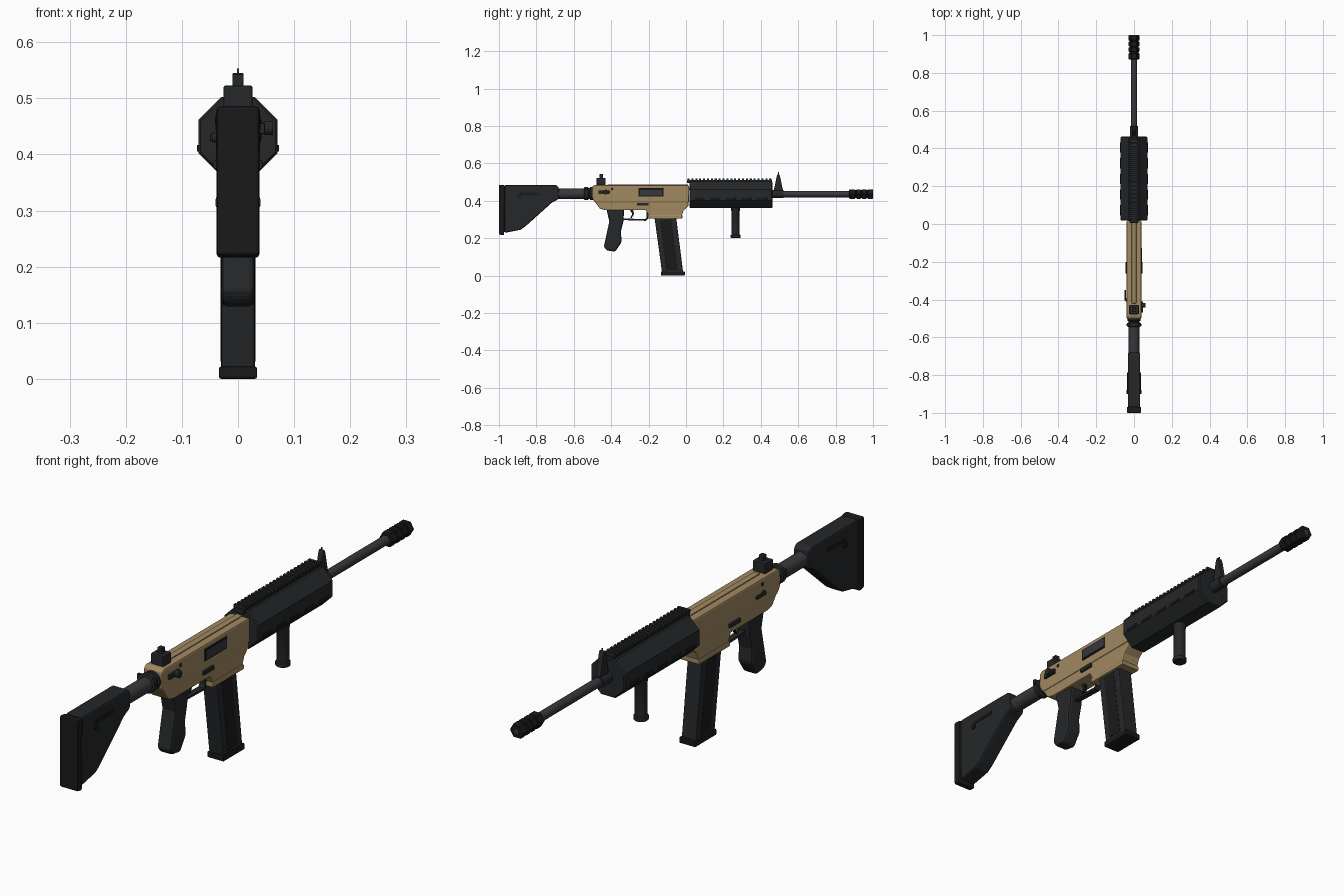
import bpy, bmesh
from math import pi, sin, cos


def material(name, c):
    m = bpy.data.materials.new(name)
    m.diffuse_color = (*c, 1)
    return m


BLACK = material("black_polymer", (0.018, 0.02, 0.022))
DARK = material("darker_black", (0.01, 0.01, 0.011))
STEEL = material("dark_steel", (0.04, 0.04, 0.046))
TAN = material("tan_finish", (0.36, 0.25, 0.12))


def finish(name, bm, mat, bevel=0.0, smooth=False):
    bmesh.ops.recalc_face_normals(bm, faces=bm.faces)
    me = bpy.data.meshes.new(name)
    bm.to_mesh(me)
    bm.free()
    ob = bpy.data.objects.new(name, me)
    bpy.context.collection.objects.link(ob)
    me.materials.append(mat)
    if bevel:
        b = ob.modifiers.new("bevel", 'BEVEL')
        b.width, b.segments, b.limit_method, b.angle_limit = bevel, 2, 'ANGLE', 0.6
    if smooth:
        bpy.ops.object.select_all(action='DESELECT')
        ob.select_set(True)
        bpy.context.view_layer.objects.active = ob
        bpy.ops.object.shade_smooth_by_angle(angle=0.6)
    return ob


def loft(name, rings, mat, bevel=0.0, smooth=False):
    """Skin a list of equal-length vertex rings and cap both ends."""
    bm = bmesh.new()
    rs = [[bm.verts.new(p) for p in r] for r in rings]
    n = len(rs[0])
    for a, b in zip(rs, rs[1:]):
        for i in range(n):
            bm.faces.new((a[i], a[(i + 1) % n], b[(i + 1) % n], b[i]))
    bm.faces.new(rs[0][::-1])
    bm.faces.new(rs[-1])
    return finish(name, bm, mat, bevel, smooth)


def side(name, pts, hw, mat, bevel=0.004, x=0.0):
    """Extrude a (y, z) outline across x."""
    return loft(name, [[(x + s, y, z) for y, z in pts] for s in (-hw, hw)], mat, bevel)


def box(name, x, y, z, mat, bevel=0.002):
    pts = [(y[0], z[0]), (y[1], z[0]), (y[1], z[1]), (y[0], z[1])]
    return side(name, pts, (x[1] - x[0]) / 2, mat, bevel, (x[0] + x[1]) / 2)


def turned(name, prof, mat, n=20, axis='y', c=(0, 0, 0), phase=0.0, bevel=0.0):
    """Revolve (position, radius) pairs about an axis through c."""
    rings = []
    for t, r in prof:
        ring = []
        for i in range(n):
            a = phase + 2 * pi * i / n
            u, v = r * cos(a), r * sin(a)
            p = {'x': (t, u, v), 'y': (u, t, v), 'z': (u, v, t)}[axis]
            ring.append(tuple(p[k] + c[k] for k in range(3)))
        rings.append(ring)
    return loft(name, rings, mat, bevel, n > 8)


# stock, butt pad and buffer tube
side("butt_pad", [(-1, 0.22), (-0.972, 0.215), (-0.968, 0.483), (-1, 0.486)], 0.038, DARK, 0.006)
side("stock", [(-0.97, 0.228), (-0.885, 0.245), (-0.86, 0.262), (-0.715, 0.392), (-0.68, 0.41),
               (-0.68, 0.472), (-0.695, 0.485), (-0.97, 0.485)], 0.033, BLACK, 0.007)
for s, n in ((1, "right"), (-1, "left")):
    box("stock_slot_" + n, (s * 0.034 - 0.002, s * 0.034 + 0.002), (-0.89, -0.785), (0.432, 0.444), DARK, 0.001)
    turned("stock_button_" + n, [(-0.004, 0.01), (0.004, 0.01)], DARK, 14, 'x', (s * 0.035, -0.89, 0.42))
turned("buffer_tube", [(-0.7, 0.028), (-0.49, 0.028)], STEEL, 24, c=(0, 0, 0.437))
turned("tube_collar", [(-0.545, 0.03), (-0.542, 0.036), (-0.525, 0.036), (-0.522, 0.03),
                       (-0.515, 0.03), (-0.512, 0.034), (-0.49, 0.034)], BLACK, 24, c=(0, 0, 0.439))
box("sling_plate", (-0.04, 0.04), (-0.54, -0.528), (0.442, 0.466), BLACK)

# receiver halves and magazine well
side("upper_receiver", [(-0.503, 0.415), (-0.485, 0.39), (0.015, 0.39), (0.018, 0.475),
                        (0.01, 0.484), (-0.49, 0.484), (-0.503, 0.475)], 0.039, TAN, 0.01)
side("lower_receiver", [(-0.498, 0.41), (-0.46, 0.358), (-0.43, 0.35), (-0.215, 0.35), (-0.2, 0.32),
                        (-0.022, 0.32), (-0.012, 0.35), (0.013, 0.372), (0.013, 0.41)], 0.036, TAN, 0.004)
box("magwell_flange", (-0.04, 0.04), (-0.205, -0.02), (0.305, 0.324), TAN, 0.004)
box("top_ridge", (-0.012, 0.012), (-0.42, 0.01), (0.48, 0.488), TAN)

# receiver controls
box("port_frame", (0.037, 0.041), (-0.254, -0.121), (0.422, 0.468), DARK)
box("ejection_port", (0.037, 0.0425), (-0.247, -0.128), (0.428, 0.462), STEEL, 0.001)
for s, n in ((1, "right"), (-1, "left")):
    box("magazine_release_" + n, sorted((s * 0.034, s * 0.044)), (-0.262, -0.2), (0.374, 0.389), BLACK)
    turned("receiver_pin_" + n, [(-0.003, 0.007), (0.003, 0.007)], BLACK, 12, 'x', (s * 0.038, -0.395, 0.463))
box("charging_base", (0.036, 0.048), (-0.468, -0.41), (0.437, 0.456), BLACK)
turned("charging_knob", [(0.04, 0.009), (0.05, 0.013), (0.062, 0.013)], BLACK, 14, 'x', (0, -0.43, 0.447))
turned("selector_hub", [(-0.045, 0.009), (-0.035, 0.009)], BLACK, 12, 'x', (0, -0.4, 0.43))
box("selector_lever", (-0.05, -0.042), (-0.405, -0.35), (0.424, 0.436), BLACK)

# rear sight
box("rear_sight_base", (-0.026, 0.026), (-0.478, -0.43), (0.482, 0.523), BLACK, 0.004)
box("rear_sight_post", (-0.01, 0.01), (-0.463, -0.443), (0.515, 0.543), BLACK)

# grip, trigger and guard
side("pistol_grip", [(-0.425, 0.355), (-0.41, 0.29), (-0.425, 0.22), (-0.439, 0.155), (-0.425, 0.135),
                     (-0.378, 0.128), (-0.344, 0.18), (-0.348, 0.235), (-0.335, 0.29), (-0.33, 0.355)],
     0.029, BLACK, 0.009)
side("trigger_guard", [(-0.34, 0.297), (-0.213, 0.293), (-0.203, 0.305), (-0.203, 0.352), (-0.212, 0.352),
                       (-0.212, 0.309), (-0.218, 0.302), (-0.34, 0.306)], 0.012, BLACK, 0.001)
side("trigger", [(-0.302, 0.355), (-0.287, 0.33), (-0.298, 0.309), (-0.29, 0.309), (-0.277, 0.33),
                 (-0.284, 0.355)], 0.006, DARK, 0.001)

# magazine
side("magazine", [(-0.171, 0.33), (-0.128, 0.015), (-0.015, 0.015), (-0.055, 0.33)], 0.03, BLACK, 0.004)
side("magazine_rib", [(-0.138, 0.3), (-0.104, 0.03), (-0.045, 0.03), (-0.081, 0.3)], 0.0315, DARK, 0.002)
box("magazine_base", (-0.034, 0.034), (-0.134, -0.006), (0, 0.022), DARK, 0.004)

# octagonal handguard with vent slots and toothed rail
turned("handguard", [(0.018, 0.072), (0.022, 0.0765), (0.458, 0.0765), (0.463, 0.072)], BLACK, 8,
       c=(0, 0, 0.432), phase=pi / 8)
for i in range(5):
    y = 0.045 + i * 0.083
    for s, n in ((1, "right"), (-1, "left")):
        box(f"vent_{n}_{i}", (s * 0.07 - 0.003, s * 0.07 + 0.003), (y, y + 0.055), (0.405, 0.417), DARK, 0.001)
box("rail", (-0.02, 0.02), (0.005, 0.46), (0.495, 0.511), BLACK, 0.001)
for i in range(22):
    y = 0.008 + i * 0.0208
    box(f"rail_tooth_{i}", (-0.024, 0.024), (y, y + 0.011), (0.508, 0.52), BLACK, 0)

# vertical foregrip
turned("foregrip", [(0.2, 0.022), (0.203, 0.026), (0.216, 0.026), (0.219, 0.022), (0.345, 0.022),
                    (0.348, 0.024), (0.364, 0.024)], BLACK, 20, 'z', (0, 0.265, 0))

# barrel, front sight and muzzle device
turned("barrel", [(0.44, 0.017), (0.9, 0.017)], STEEL, 20, c=(0, 0, 0.436))
turned("sight_collar", [(0.462, 0.022), (0.52, 0.022)], BLACK, 20, c=(0, 0, 0.436))
side("front_sight", [(0.464, 0.43), (0.524, 0.43), (0.503, 0.53), (0.497, 0.545), (0.491, 0.545), (0.485, 0.53)],
     0.01, BLACK, 0.002)
box("front_sight_pin", (-0.002, 0.002), (0.492, 0.496), (0.54, 0.553), STEEL, 0)
prof = [(0.872, 0.025), (0.876, 0.029)]
for y in (0.905, 0.935, 0.965):
    prof += [(y - 0.002, 0.029), (y, 0.025), (y + 0.006, 0.025), (y + 0.008, 0.029)]
turned("muzzle_brake", prof + [(0.996, 0.029), (1.0, 0.026)], DARK, 6, c=(0, 0, 0.436))
turned("bore", [(0.99, 0.01), (1.0005, 0.01)], STEEL, 14, c=(0, 0, 0.436))
